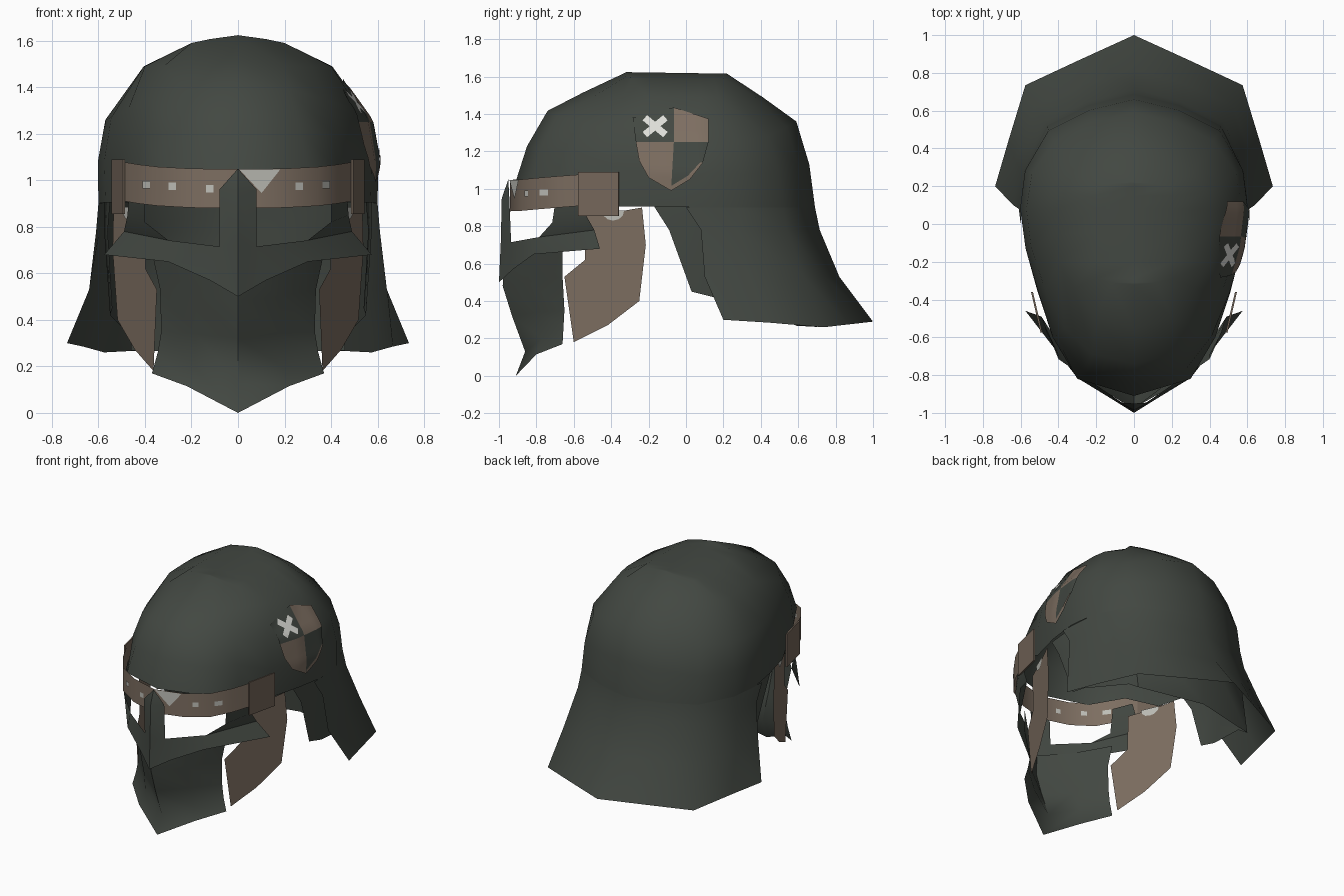
import bpy, bmesh, math
from mathutils import Vector
from mathutils.bvhtree import BVHTree

if "Cube" in bpy.data.objects:
    bpy.data.objects.remove(bpy.data.objects["Cube"])


def mat(name, r, g, b):
    m = bpy.data.materials.new(name)
    m.diffuse_color = (r, g, b, 1)
    m.use_nodes = True
    m.node_tree.nodes["Principled BSDF"].inputs["Base Color"].default_value = m.diffuse_color
    return m


GREEN = mat("dark_green_steel", .055, .064, .054)
BROWN = mat("brown_leather", .205, .156, .119)
DARK = mat("dark_brown_leather", .175, .132, .100)
PALE = mat("pale_metal", .52, .52, .48)
WHITE = mat("off_white_paint", .72, .72, .68)


def build(name, verts, faces, material, mirror=True, smooth=None):
    """Sheet mesh, optionally mirrored in x and welded on the centre line."""
    bm = bmesh.new()
    for s in ((1, -1) if mirror else (1,)):
        vs = [bm.verts.new((s * x, y, z)) for x, y, z in verts]
        for f in faces:
            bm.faces.new([vs[i] for i in (f if s > 0 else f[::-1])])
    bmesh.ops.remove_doubles(bm, verts=bm.verts, dist=.0005)
    bmesh.ops.dissolve_degenerate(bm, edges=bm.edges, dist=.0005)
    bmesh.ops.recalc_face_normals(bm, faces=bm.faces)
    me = bpy.data.meshes.new(name)
    bm.to_mesh(me)
    bm.free()
    me.materials.append(material)
    ob = bpy.data.objects.new(name, me)
    bpy.context.collection.objects.link(ob)
    if smooth:
        bpy.ops.object.select_all(action='DESELECT')
        bpy.context.view_layer.objects.active = ob
        ob.select_set(True)
        bpy.ops.object.shade_smooth_by_angle(angle=math.radians(smooth))
    return ob


def loft(name, rows, material, **kw):
    """Grid of quads through equally long rows of points."""
    n = len(rows[0])
    faces = [(r * n + c, r * n + c + 1, (r + 1) * n + c + 1, (r + 1) * n + c)
             for r in range(len(rows) - 1) for c in range(n - 1)]
    return build(name, [p for r in rows for p in r], faces, material, **kw)


# Skull dome: half rings from front centre round the side to back centre
crown = [(0, -.32, 1.623), (.12, -.31, 1.607), (.2, -.29, 1.59), (.2, -.2, 1.59), (.2, -.05, 1.59),
         (.2, .08, 1.59), (.2, .15, 1.59), (.2, .2, 1.59), (.1, .215, 1.603), (0, .22, 1.615)]
upper = [(0, -.55, 1.515), (.2, -.50, 1.49), (.32, -.34, 1.49), (.4, -.2, 1.49), (.405, -.05, 1.49),
         (.405, .08, 1.49), (.39, .17, 1.49), (.31, .27, 1.49), (.17, .37, 1.49), (0, .41, 1.49)]
middle = [(0, -.74, 1.417), (.22, -.69, 1.39), (.37, -.55, 1.35), (.47, -.35, 1.31), (.545, -.12, 1.27),
          (.57, .08, 1.26), (.54, .27, 1.26), (.42, .44, 1.28), (.22, .54, 1.33), (0, .59, 1.36)]
lower = [(0, -.91, 1.04), (.30, -.82, 1.04), (.43, -.60, 1.04), (.51, -.36, .905), (.57, -.13, .905),
         (.60, .08, .90), (.58, .28, .90), (.46, .52, .90), (.24, .63, .90), (0, .69, .90)]
brow = [((a[0] + b[0]) * .515, (a[1] + b[1]) * .515, (a[2] + b[2]) / 2) for a, b in zip(middle, lower)]
ridge = [(0, y, 1.619 - .015 * y) for _, y, _ in crown]
dome = loft("skull_dome", [ridge, crown, upper, middle, brow, lower], GREEN, smooth=60)

# Flared neck guard hanging from the back of the dome
loft("neck_guard", [
    [(.60, .0, .90)] + lower[6:],
    [(.61, .08, .78), (.595, .28, .78), (.475, .54, .78), (.25, .645, .78), (0, .715, .78)],
    [(.64, .10, .53), (.63, .34, .53), (.52, .63, .53), (.27, .74, .53), (0, .82, .53)],
    [(.735, .20, .30), (.665, .44, .285), (.575, .735, .26), (.29, .868, .275), (0, 1, .29)],
], GREEN, smooth=60)

# Inner lining inside the neck guard
loft("neck_lining", [
    [(.55, -.17, .905), (.575, .08, .905), (.455, .48, .905), (.44, .50, .905), (0, .67, .905)],
    [(.56, -.09, .78), (.575, .10, .78), (.46, .50, .78), (.45, .52, .78), (0, .68, .78)],
    [(.54, .03, .45), (.55, .15, .42), (.46, .50, .33), (.46, .59, .268), (0, .70, .262)],
], GREEN, smooth=50)

# Eye visor with nose bridge and side wings
visor = [(0, -.95, 1.05), (.08, -.945, .96), (0, -.985, .95), (0, -.99, .72),
         (.08, -.935, .715), (0, -1, .50), (.12, -.925, .57), (.30, -.815, .65),
         (.30, -.785, .742), (.575, -.46, .68), (.49, -.49, .78), (.475, -.53, .85),
         (.40, -.715, .82), (.40, -.69, .99), (.465, -.57, 1.0)]
build("eye_visor", visor, [(0, 2, 1), (2, 3, 4, 1), (3, 5, 6, 4), (4, 6, 7, 8),
      (8, 7, 9, 10), (8, 10, 11, 12), (12, 11, 14, 13)], GREEN, smooth=30)

# Lower face plate with a central ridge, tucked under the visor
loft("face_plate", [
    [(0, -.975, .62), (.20, -.86, .66), (.37, -.66, .69)],
    [(0, -.98, .48), (.18, -.84, .50), (.335, -.66, .53)],
    [(0, -.93, .32), (.18, -.80, .34), (.33, -.65, .35)],
    [(0, -.86, .13), (.19, -.77, .20), (.345, -.655, .26)],
    [(0, -.91, 0), (.22, -.80, .115), (.37, -.66, .17)],
], GREEN, smooth=60)

# Brow band
BAND = [(0, -.94, .88), (.20, -.885, .882), (.345, -.80, .89), (.43, -.68, .90), (.49, -.55, .91)]
loft("brow_band", [[(x, y, z + .168) for x, y, z in BAND], BAND], BROWN, smooth=40)


def band_point(x, z, off):
    """Point on the brow band at x, pushed off along its outward normal."""
    a, s = abs(x), math.copysign(1, x)
    for (x0, y0, _), (x1, y1, _) in zip(BAND, BAND[1:]):
        if x0 <= a <= x1:
            n = Vector((y1 - y0, x0 - x1)).normalized() * off
            return (x + s * n.x, y0 + (y1 - y0) * (a - x0) / (x1 - x0) + n.y, z)


# Studs on both faces of the band, and a pale wedge beside the nose bridge
for side, off in (("front", .005), ("back", -.005)):
    for i, (x, z) in enumerate([(-.39, .98), (-.28, .975), (-.12, .963), (.26, .975), (.375, .98)]):
        pts = [band_point(x + dx, z + dz, off) for dx, dz in
               ((-.016, -.016), (.016, -.016), (.016, .016), (-.016, .016))]
        build(f"band_stud_{side}_{i}", pts, [(0, 1, 2, 3)], PALE, mirror=False)
build("band_wedge", [band_point(x, z, .005) for x, z in ((.005, 1.046), (.10, .945), (.18, 1.046))],
      [(0, 1, 2)], PALE, mirror=False)

# Square hinge plates at the temples
hinge = loft("hinge_plate", [[(.490, -.575, z), (.540, -.36, z)] for z in (1.09, .855)], DARK)
sol = hinge.modifiers.new("thickness", 'SOLIDIFY')
sol.thickness = .01
sol.offset = 0


# Cheek guards: flat profile in the side view, leaning in towards the chin
def cheek_x(y, z, off=0):
    return (.535 + .43 * (y + .22) + .02 * (z - .6) + off, y, z)


CHEEK = [(-.54, .87), (-.54, .62), (-.65, .53), (-.60, .18), (-.42, .27),
         (-.25, .40), (-.215, .70), (-.235, .90), (-.35, .88)]
build("cheek_guard", [cheek_x(*p) for p in CHEEK], [tuple(range(9))], BROWN)
half = [(-.39 + .06 * math.cos(a), .885 - .055 * math.sin(a))
        for a in [math.pi * i / 6 for i in range(7)]]
for off in (.006, -.006):
    build("cheek_rivet", [cheek_x(y, z, off) for y, z in half], [tuple(range(7))], PALE)

# Quartered shield plate draped over the right side of the dome
tree = BVHTree.FromPolygons([v.co for v in dome.data.vertices],
                            [p.vertices for p in dome.data.polygons])


def drape(name, outline, material, off):
    """Cut a side-view outline into cells and lay it on the dome."""
    bm = bmesh.new()
    bm.faces.new([bm.verts.new((0, y, z)) for y, z in outline])
    for axis, lo, hi in ((1, -.30, .14), (2, .98, 1.45)):
        n = Vector((0, axis == 1, axis == 2))
        for k in range(int((hi - lo) / .03) + 1):
            bmesh.ops.bisect_plane(bm, geom=bm.verts[:] + bm.edges[:] + bm.faces[:],
                                   plane_co=n * (lo + .03 * k), plane_no=n)
    for v in bm.verts:
        hit = tree.ray_cast(Vector((2, v.co.y, v.co.z)), Vector((-1, 0, 0)))[0]
        v.co.x = (hit.x if hit else .45) + off
    verts = [tuple(v.co) for v in bm.verts]
    bm.verts.index_update()
    faces = [tuple(v.index for v in f.verts) for f in bm.faces]
    bm.free()
    return build(name, verts, faces, material, mirror=False, smooth=50)


C, TOP, BOT = (-.065, 1.25), (-.065, 1.435), (-.08, .99)
LEFT, RIGHT = (-.268, 1.25), (.12, 1.25)
drape("shield_front_top", [C, TOP, (-.285, 1.38), LEFT], GREEN, .012)
drape("shield_back_top", [C, RIGHT, (.12, 1.375), TOP], BROWN, .012)
drape("shield_front_bottom", [C, LEFT, (-.25, 1.15), (-.20, 1.06), BOT], BROWN, .012)
drape("shield_back_bottom", [C, BOT, (.02, 1.05), (.09, 1.14), RIGHT], GREEN, .012)
drape("shield_rim", [(-.08, .99), (.02, 1.05), (.09, 1.14), (.075, 1.14), (.01, 1.07), (-.08, 1.015)],
      BROWN, .016)

# Simple crossed pale marks on the shield
for s in (1, -1):
    d, w = Vector((.055, .045 * s)), Vector((-.012 * s, .014))
    m = Vector((-.165, 1.335))
    drape("shield_mark", [tuple(p) for p in (m - d - w, m + d - w, m + d + w, m - d + w)], WHITE, .018)
